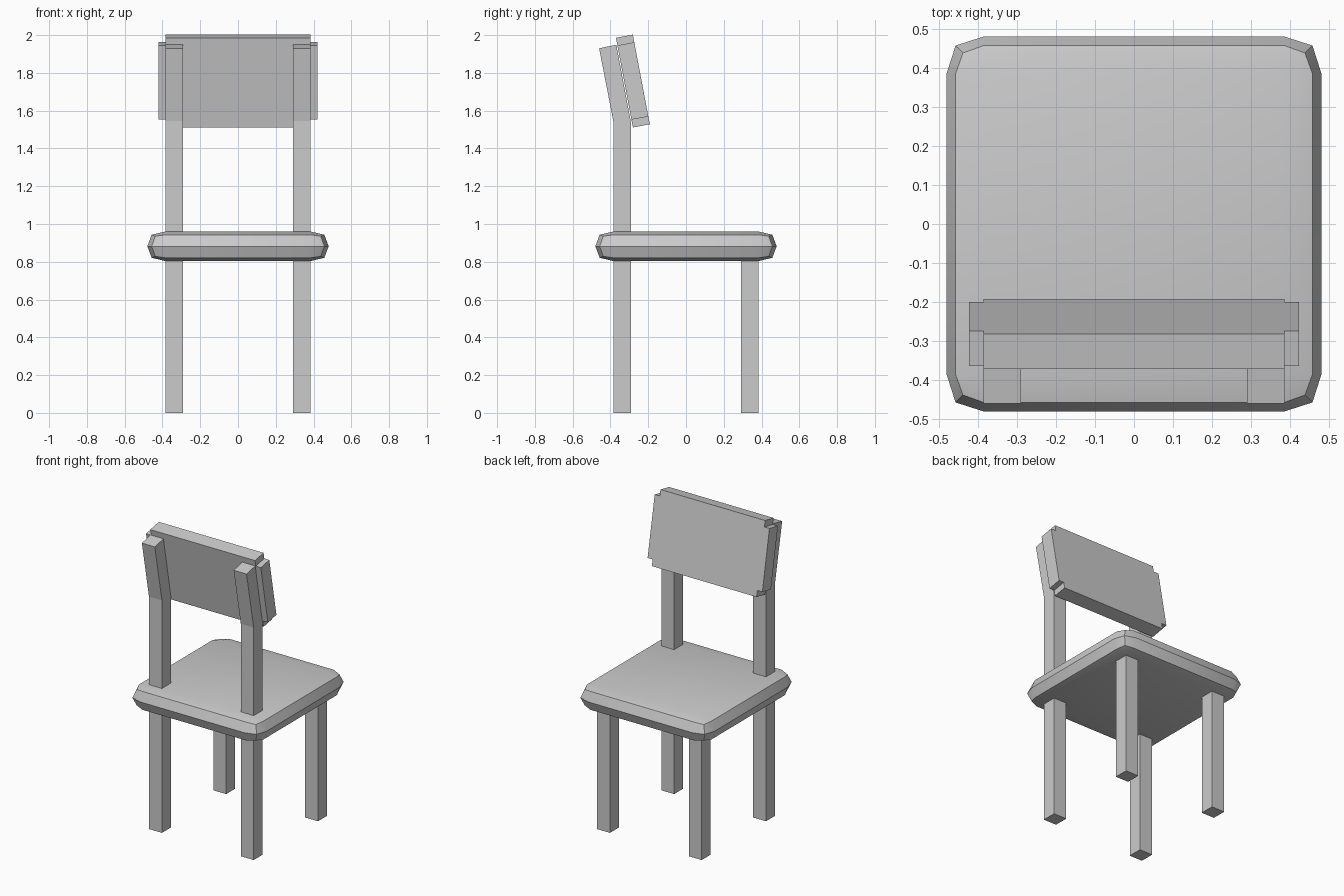
import bpy
import bmesh
from mathutils import Vector

if "Cube" in bpy.data.objects:
    bpy.data.objects.remove(bpy.data.objects["Cube"])


def make_object(name, verts, faces):
    mesh = bpy.data.meshes.new(name)
    mesh.from_pydata([tuple(v) for v in verts], [], faces)
    bm = bmesh.new()
    bm.from_mesh(mesh)
    bmesh.ops.recalc_face_normals(bm, faces=bm.faces)
    bm.to_mesh(mesh)
    bm.free()
    ob = bpy.data.objects.new(name, mesh)
    bpy.context.collection.objects.link(ob)
    return ob


def prism(name, profile, offset):
    """Extrude a planar outline along an offset vector."""
    n = len(profile)
    pts = [Vector(p) for p in profile]
    verts = pts + [p + Vector(offset) for p in pts]
    faces = [list(range(n)), list(range(n, 2 * n))]
    faces += [[i, (i + 1) % n, n + (i + 1) % n, n + i] for i in range(n)]
    return make_object(name, verts, faces)


# Seat: cushion of stacked rings with chamfered rims and corners
IN, MID_Z = 0.385, 0.882


def ring(side, corner, z, corner_z):
    pts = []
    for sx, sy in ((1, 1), (-1, 1), (-1, -1), (1, -1)):
        a = (sx * side, sy * IN, z)
        b = (sx * IN, sy * side, z)
        c = (sx * corner, sy * corner, corner_z)
        pts += [a, c, b] if sx * sy > 0 else [b, c, a]
    return pts


verts = ring(0.457, 0.438, 0.943, 0.935)
verts += ring(0.48, 0.457, MID_Z, MID_Z)
verts += ring(0.457, 0.438, 0.821, 0.829)
for z in (0.96, 0.804):
    verts += [(sx * IN, sy * IN, z) for sx, sy in ((1, 1), (-1, 1), (-1, -1), (1, -1))]
faces = []
for r in (0, 12):
    faces += [[r + i, r + (i + 1) % 12, r + 12 + (i + 1) % 12, r + 12 + i] for i in range(12)]
for r, cap in ((0, 36), (24, 40)):
    faces.append([cap + k for k in range(4)])
    for k in range(4):
        faces.append([cap + k, r + 3 * k, r + 3 * k + 1, r + 3 * k + 2])
        faces.append([cap + k, r + 3 * k + 2, r + (3 * k + 3) % 12, cap + (k + 1) % 4])
seat = make_object("seat", verts, faces)
bpy.context.view_layer.objects.active = seat
seat.select_set(True)
bpy.ops.object.shade_smooth_by_angle(angle=0.52)

# Legs: the pair at -y rises above the seat and leans outward
post = [(-0.385, 0), (-0.29, 0), (-0.29, 1.53), (-0.369, 1.949), (-0.46, 1.93), (-0.385, 1.545)]
short = [(0.29, 0), (0.385, 0), (0.385, 0.83), (0.29, 0.83)]
for side, x in (("left", -0.385), ("right", 0.29)):
    prism(f"backrest_leg_{side}", [(x, y, z) for y, z in post], (0.095, 0, 0))
    prism(f"short_leg_{side}", [(x, y, z) for y, z in short], (0.095, 0, 0))

# Backrest: tilted panel with notched corners
up = Vector((0, -0.186, 0.9825))
origin = Vector((0, -0.281, 1.511))
half = [(0.385, 0), (0.385, 0.042), (0.422, 0.042), (0.422, 0.442), (0.385, 0.442), (0.385, 0.483)]
outline = half + [(-x, s) for x, s in reversed(half)]
prism("backrest_panel", [origin + Vector((x, 0, 0)) + up * s for x, s in outline],
      (0, 0.0895, 0.017))
